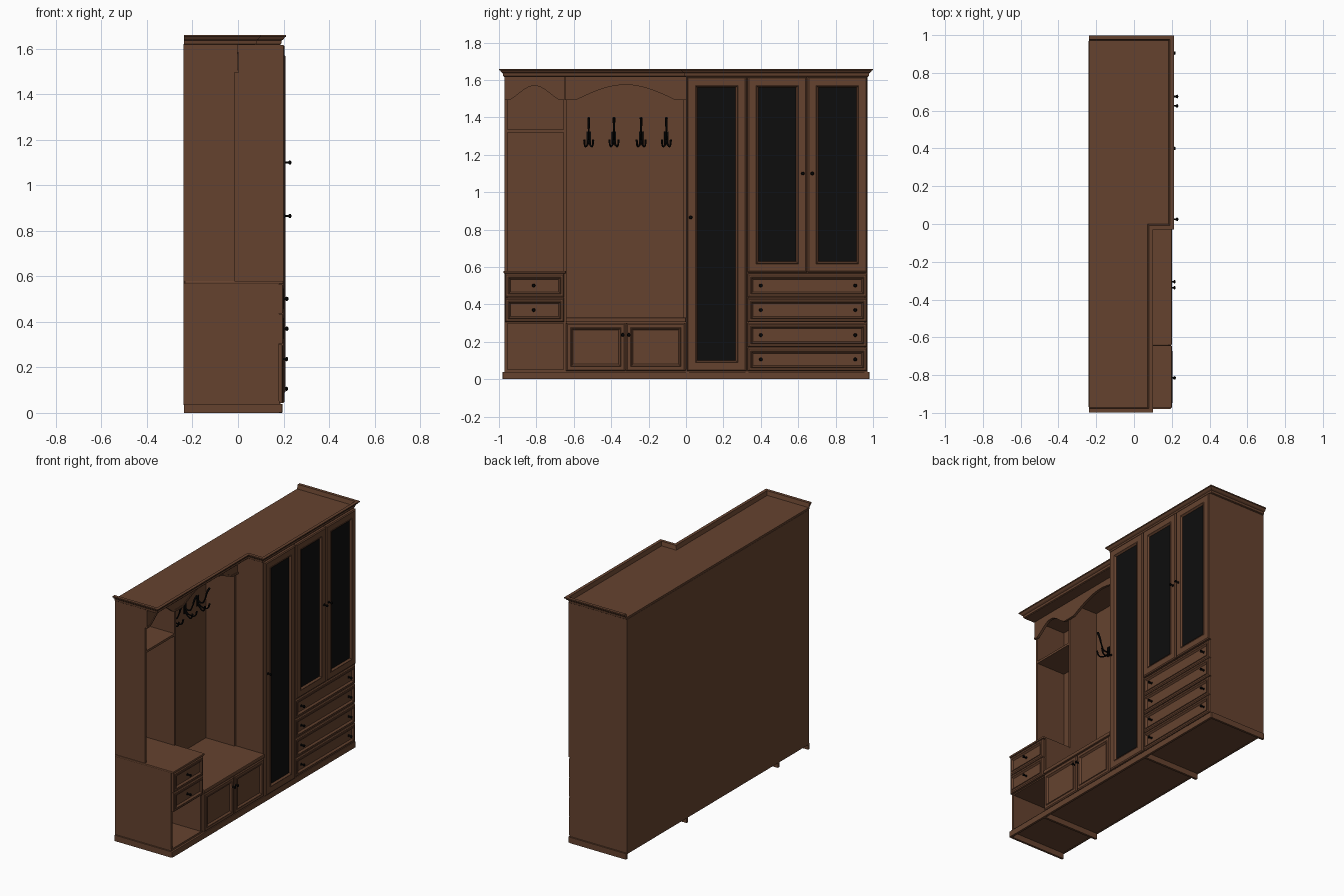
import bpy, bmesh, math
from mathutils import Vector

if "Cube" in bpy.data.objects:
    bpy.data.objects.remove(bpy.data.objects["Cube"])


def material(name, rgb):
    m = bpy.data.materials.new(name)
    m.diffuse_color = (*rgb, 1)
    m.use_nodes = True
    m.node_tree.nodes["Principled BSDF"].inputs["Base Color"].default_value = m.diffuse_color
    return m


WOOD = material("brown_wood", (0.13, 0.055, 0.028))
GLASS = material("black_glass", (0.004, 0.004, 0.004))
METAL = material("black_metal", (0.002, 0.002, 0.002))


def finish(name, bm, mats, smooth=False, bevel=0):
    bmesh.ops.recalc_face_normals(bm, faces=bm.faces)
    me = bpy.data.meshes.new(name)
    bm.to_mesh(me)
    bm.free()
    for m in mats:
        me.materials.append(m)
    if smooth:
        me.shade_smooth()
        me.set_sharp_from_angle(angle=math.radians(35))
    ob = bpy.data.objects.new(name, me)
    bpy.context.collection.objects.link(ob)
    if bevel:
        mod = ob.modifiers.new("bevel", 'BEVEL')
        mod.width, mod.segments = bevel, 2
    return ob


def loft(name, rings, mat=WOOD, bevel=0):
    """Bridge closed rings of points one after another and cap both ends."""
    bm = bmesh.new()
    vs = [[bm.verts.new(p) for p in r] for r in rings]
    n = len(vs[0])
    for a, b in zip(vs, vs[1:]):
        for i in range(n):
            j = (i + 1) % n
            bm.faces.new((a[i], a[j], b[j], b[i]))
    bm.faces.new(vs[0])
    bm.faces.new(vs[-1])
    return finish(name, bm, [mat], bevel=bevel)


def box(name, x0, x1, y0, y1, z0, z1, bevel=0, mat=WOOD):
    ring = [(x0, y0), (x1, y0), (x1, y1), (x0, y1)]
    return loft(name, [[(x, y, z) for x, y in ring] for z in (z0, z1)], mat, bevel)


def side_panel(name, y0, y1, pts):
    return loft(name, [[(x, y, z) for x, z in pts] for y in (y0, y1)])


def framed(name, y0, y1, z0, z1, x0, x1, rail, glass=False):
    """Front with chamfered edge, flat rails and a sunk moulded panel."""
    g, c = 0.0015, 0.005
    ring = [(y0 + g, z0 + g), (y1 - g, z0 + g), (y1 - g, z1 - g), (y0 + g, z1 - g)]
    bm = bmesh.new()
    a, b = [[bm.verts.new((x, y, z)) for y, z in ring] for x in (x0, x1 - c)]
    bm.faces.new(a[::-1])
    for i in range(4):
        j = (i + 1) % 4
        bm.faces.new((a[i], a[j], b[j], b[i]))
    f = bm.faces.new(b)
    bm.normal_update()
    for t, d in ((0.007, c), (rail - 0.018, 0), (0.004, 0.003), (0.009, -0.011)):
        bmesh.ops.inset_region(bm, faces=[f], thickness=t, depth=d, use_even_offset=True)
    if glass:
        f.material_index = 1
    return finish(name, bm, [WOOD, GLASS])


def knob(name, x, y, z, length):
    prof = [(0, 0), (.008, 0), (.008, .1), (.004, .2), (.004, .5), (.008, .65),
            (.0095, .8), (.007, .95), (0, 1)]
    bm = bmesh.new()
    vs = [bm.verts.new((x + t * length, y + r, z)) for r, t in prof]
    es = [bm.edges.new(p) for p in zip(vs, vs[1:])]
    bmesh.ops.spin(bm, geom=vs + es, cent=(x, y, z), axis=(1, 0, 0),
                   angle=2 * math.pi, steps=16)
    bmesh.ops.remove_doubles(bm, verts=bm.verts, dist=1e-5)
    return finish(name, bm, [METAL], smooth=True)


# plinth: front board, ends and cross bars, open at the back
box("plinth_front", 0.178, 0.195, -0.98, 0.98, 0, 0.04, 0.003)
for i, y in enumerate((-0.9725, -0.65, 0.325, 0.9725)):
    box(f"plinth_bar_{i}", -0.237, 0.18, y - 0.0075, y + 0.0075, 0, 0.04)

# carcass boards
box("bottom_board", -0.236, 0.182, -0.97, 0.97, 0.038, 0.052)
box("back_board", -0.24, -0.23, -0.97, 0.97, 0.035, 1.62)
low = [(-0.235, 0.04), (0.18, 0.04), (0.18, 0.57), (-0.015, 0.57), (-0.015, 1.62), (-0.235, 1.62)]
side_panel("left_side", -0.97, -0.955, low)
side_panel("left_partition", -0.655, -0.64, low)
box("hall_side", -0.235, -0.015, -0.014, 0, 0.33, 1.62)
for n, y in (("wardrobe_left_side", 0), ("wardrobe_partition", 0.318), ("right_side", 0.955)):
    box(n, -0.235, 0.186, y, y + 0.015, 0.04, 1.62)
box("wardrobe_shelf", -0.235, 0.18, 0.33, 0.96, 0.563, 0.575)

# left column: niche ceiling, chest top and hat shelf
box("niche_ceiling", -0.235, 0.18, -0.96, -0.65, 0.298, 0.31)
box("chest_top", -0.235, 0.2, -0.975, -0.642, 0.566, 0.58, 0.004)
box("hat_shelf", -0.235, -0.015, -0.96, -0.65, 1.32, 1.335)

# bench seat
box("bench_seat", -0.235, 0.2, -0.642, 0, 0.305, 0.33, 0.005)


# arched valances with an edge bead
def valance(name, y0, y1, foot, rise, power):
    def height(y):
        t = (y - y0 - foot) / (y1 - y0 - 2 * foot)
        if not 0 < t < 1:
            return 1.495
        return 1.495 + rise * math.sin(math.pi * t) ** power

    ys = [y0] + [y0 + foot + (y1 - y0 - 2 * foot) * i / 32 for i in range(33)] + [y1]
    for part, x0, x1, top in (("", -0.016, -0.002, None), ("_bead", -0.012, 0.002, 0.011)):
        rings = []
        for y in ys:
            h = height(y)
            t = h + top if top else 1.62
            b = h - 0.001 if top else h
            rings.append([(x0, y, b), (x1, y, b), (x1, y, t), (x0, y, t)])
        loft(name + part, rings)


valance("small_valance", -0.97, -0.65, 0.025, 0.075, 1.4)
valance("large_valance", -0.646, 0, 0.06, 0.08, 1.0)

# cornice: moulding swept round the stepped front, with a sunk top board


def outline(d):
    return [(-0.238, -0.97 - d), (0.072 + d, -0.97 - d), (0.072 + d, -d),
            (0.182 + d, -d), (0.182 + d, 0.97 + d), (-0.238, 0.97 + d)]


prof = [(0, 1.617), (.008, 1.622), (.01, 1.636), (.018, 1.642), (.024, 1.651),
        (.029, 1.653), (.029, 1.66), (.008, 1.66), (0, 1.632)]
loft("cornice", [[(*outline(d)[k], z) for d, z in prof] for k in range(6)])
loft("top_board", [[(x, y, z) for x, y in outline(0.003)] for z in (1.617, 1.633)])

# drawers with knobs
rows = [(0.042, 0.17), (0.17, 0.302), (0.304, 0.436), (0.436, 0.566)]
for i, (z0, z1) in enumerate(rows):
    zc = (z0 + z1) / 2
    framed(f"right_drawer_{i}", 0.327, 0.97, z0, z1, 0.18, 0.2, 0.028)
    for y in (0.4, 0.905):
        knob(f"right_drawer_knob_{i}", 0.198 - 0.008, y, zc, 0.03)
    if i > 1:
        framed(f"left_drawer_{i}", -0.97, -0.65, z0, z1, 0.18, 0.2, 0.028)
        knob(f"left_drawer_knob_{i}", 0.19, -0.815, zc, 0.032)

# bench doors
for s in (-1, 1):
    a, b = sorted((-0.322, -0.322 + s * 0.32))
    framed(f"bench_door_{s}", a, b, 0.042, 0.302, 0.18, 0.198, 0.035)
    knob(f"bench_knob_{s}", 0.196, -0.322 + s * 0.016, 0.237, 0.024)

# mirrored wardrobe doors
for n, y0, y1, z0, ky, kz in (("tall_door", 0.003, 0.325, 0.042, 0.025, 0.865),
                              ("upper_door_left", 0.327, 0.648, 0.57, 0.625, 1.10),
                              ("upper_door_right", 0.648, 0.97, 0.57, 0.675, 1.10)):
    framed(n, y0, y1, z0, 1.618, 0.184, 0.205, 0.056, True)
    knob(n + "_knob", 0.204, ky, kz, 0.031)


# coat hooks: tall upper arm and two curled lower prongs
def tube(name, pts, radii):
    cu = bpy.data.curves.new(name, 'CURVE')
    cu.dimensions, cu.bevel_depth, cu.bevel_resolution = '3D', 0.005, 2
    cu.use_fill_caps, cu.resolution_u = True, 6
    sp = cu.splines.new('BEZIER')
    sp.bezier_points.add(len(pts) - 1)
    for p, co, r in zip(sp.bezier_points, pts, radii):
        p.co, p.radius = Vector(co), r
        p.handle_left_type = p.handle_right_type = 'AUTO'
    cu.materials.append(METAL)
    tmp = bpy.data.objects.new(name + "_curve", cu)
    bpy.context.collection.objects.link(tmp)
    bpy.context.view_layer.update()
    me = bpy.data.meshes.new_from_object(tmp.evaluated_get(bpy.context.evaluated_depsgraph_get()))
    bpy.data.objects.remove(tmp)
    me.shade_smooth()
    bpy.context.collection.objects.link(bpy.data.objects.new(name, me))


for i, y in enumerate((-0.52, -0.385, -0.24, -0.105)):
    box(f"hook_plate_{i}", -0.231, -0.224, y - 0.012, y + 0.012, 1.255, 1.325, 0.003, METAL)
    tube(f"hook_arm_{i}", [(-.226, y, 1.29), (-.195, y, 1.285), (-.172, y, 1.32),
                           (-.158, y, 1.365), (-.14, y, 1.398)], (1, 1, .9, 1.3, 1.5))
    for s in (-1, 1):
        tube(f"hook_prong_{i}_{s}", [(-.226, y, 1.275), (-.2, y + s * .01, 1.25),
                                     (-.17, y + s * .02, 1.247), (-.155, y + s * .024, 1.28)],
             (1, .9, .9, 1.2))
